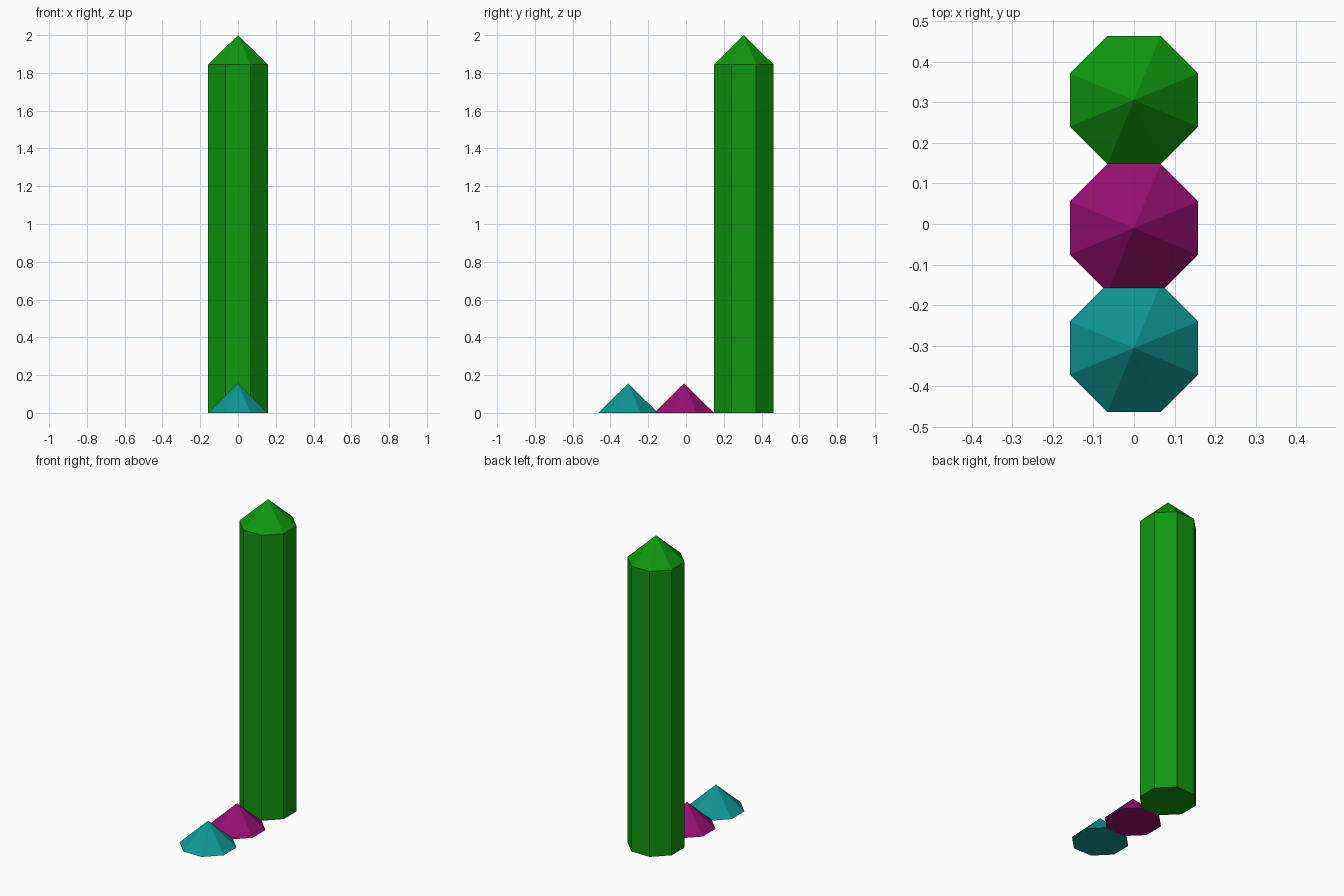
import bpy, bmesh, math
from mathutils import Matrix

cube = bpy.data.objects.get("Cube")
if cube:
    bpy.data.objects.remove(cube, do_unlink=True)

SIDES = 8
APOTHEM = 0.158
RADIUS = APOTHEM / math.cos(math.pi / SIDES)
TIP = 0.156


def material(name, color):
    m = bpy.data.materials.new(name)
    m.use_nodes = True
    m.diffuse_color = color
    bsdf = next(n for n in m.node_tree.nodes if n.type == 'BSDF_PRINCIPLED')
    bsdf.inputs["Base Color"].default_value = color
    return m


def crystal(name, y, shaft, mat):
    """Eight-sided pyramid on an optional straight shaft, closed underneath."""
    bm = bmesh.new()
    turn = Matrix.Rotation(math.pi / SIDES, 4, 'Z')
    ring = bmesh.ops.create_circle(bm, cap_ends=True, segments=SIDES,
                                   radius=RADIUS, matrix=turn)["verts"]
    # raise the rim to the top of the shaft
    if shaft > 0:
        top = bmesh.ops.extrude_face_region(bm, geom=bm.faces[:], use_keep_orig=True)
        ring = [v for v in top["geom"] if isinstance(v, bmesh.types.BMVert)]
        bmesh.ops.translate(bm, verts=ring, vec=(0, 0, shaft))
        cap = [f for f in top["geom"] if isinstance(f, bmesh.types.BMFace)]
        bmesh.ops.delete(bm, geom=cap, context='FACES_ONLY')
    # fan the rim to the tip
    rim = sorted(ring, key=lambda v: math.atan2(v.co.y, v.co.x))
    tip = bm.verts.new((0, 0, shaft + TIP))
    for a, b in zip(rim, rim[1:] + rim[:1]):
        bm.faces.new((a, b, tip))
    bmesh.ops.recalc_face_normals(bm, faces=bm.faces[:])
    mesh = bpy.data.meshes.new(name)
    bm.to_mesh(mesh)
    bm.free()
    mesh.materials.append(mat)
    obj = bpy.data.objects.new(name, mesh)
    obj.location.y = y
    bpy.context.scene.collection.objects.link(obj)
    return obj


green = material("green", (0.0048, 0.31, 0.0048, 1))
magenta = material("magenta", (0.31, 0.0048, 0.165, 1))
teal = material("teal", (0.0048, 0.31, 0.29, 1))

# Tall pillar at the back, two low pyramids in front
crystal("tall_pillar", 0.306, 2.0 - TIP, green)
crystal("middle_pyramid", -0.01, 0, magenta)
crystal("front_pyramid", -0.306, 0, teal)
